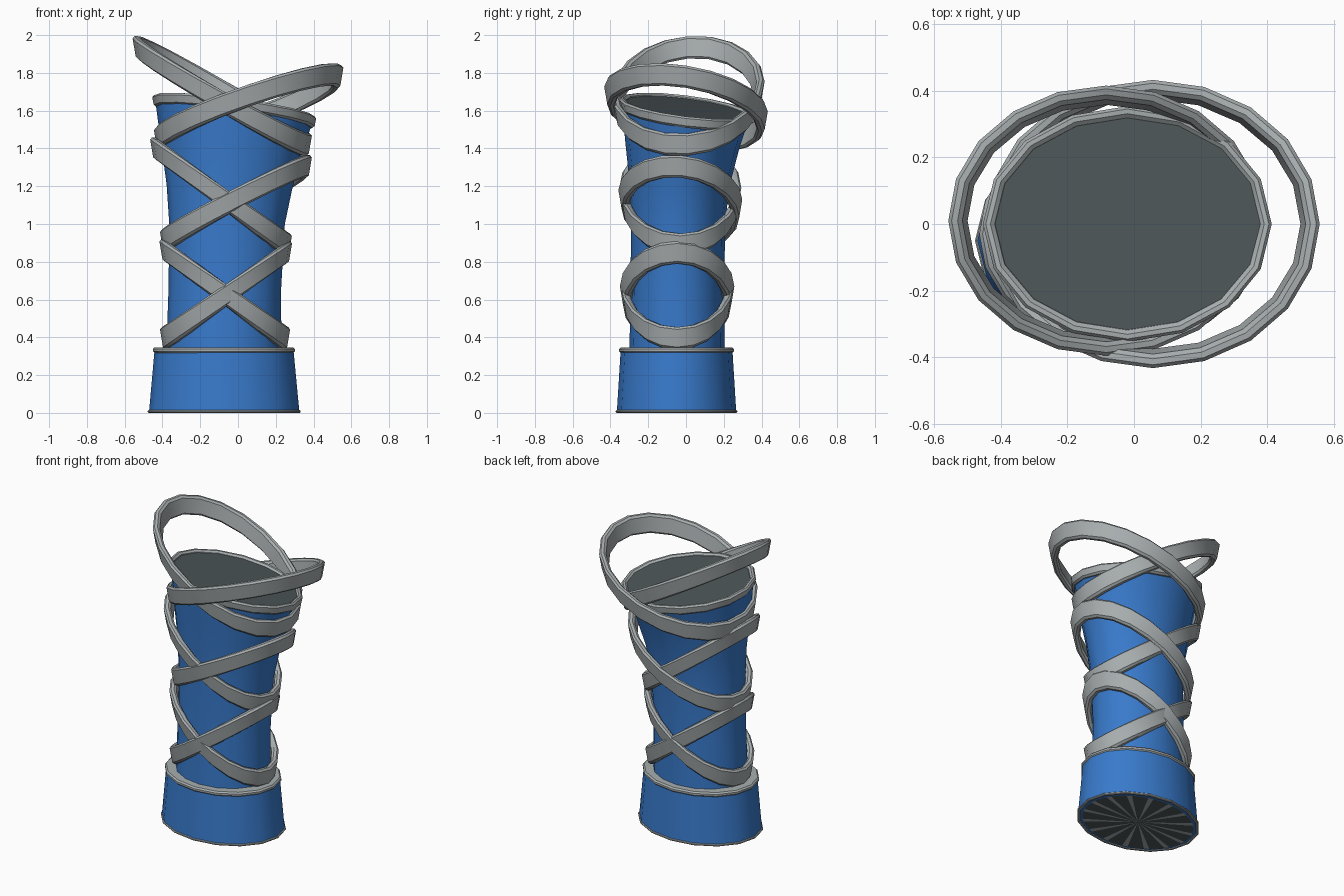
import bpy, bmesh, math

if "Cube" in bpy.data.objects:
    bpy.data.objects.remove(bpy.data.objects["Cube"])


def material(name, rgb):
    m = bpy.data.materials.new(name)
    m.diffuse_color = (*rgb, 1)
    m.use_nodes = True
    m.node_tree.nodes["Principled BSDF"].inputs["Base Color"].default_value = m.diffuse_color
    return m


BLUE = material("blue", (0.04, 0.195, 0.60))
GREY = material("light grey", (0.39, 0.42, 0.43))
DARK = material("dark grey", (0.075, 0.095, 0.10))


def finish(name, bm, mats):
    bmesh.ops.recalc_face_normals(bm, faces=bm.faces)
    me = bpy.data.meshes.new(name)
    bm.to_mesh(me)
    bm.free()
    for m in mats:
        me.materials.append(m)
    ob = bpy.data.objects.new(name, me)
    bpy.context.collection.objects.link(ob)
    bpy.ops.object.select_all(action='DESELECT')
    ob.select_set(True)
    bpy.context.view_layer.objects.active = ob
    bpy.ops.object.shade_smooth_by_angle(angle=math.radians(35))
    return ob


def ellipse(bm, cx, cy, rx, ry, z, zx=0, zy=0, n=16):
    """Ellipse row; zx and zy raise it towards +x and +y."""
    row = []
    for i in range(n):
        a = 2 * math.pi * i / n
        c, s = math.cos(a), math.sin(a)
        row.append(bm.verts.new((cx + rx * c, cy + ry * s, z + zx * c + zy * s)))
    return row


def bridge(bm, r0, r1):
    n = len(r0)
    for i in range(n):
        j = (i + 1) % n
        bm.faces.new((r0[i], r0[j], r1[j], r1[i]))


def loft(name, rows, mat):
    bm = bmesh.new()
    rings = [ellipse(bm, *r) for r in rows]
    for a, b in zip(rings, rings[1:]):
        bridge(bm, a, b)
    bm.faces.new(rings[0])
    bm.faces.new(rings[-1])
    return finish(name, bm, [mat])


def band(name, cx, cy, rx, ry, z, zx, zy, h, t, flare, n, mat):
    """Closed hoop: rx, ry are outer radii, h height, t thickness."""
    c = min(0.012, h * 0.3, t * 0.3)
    prof = [(0, -h/2 + c), (0, h/2 - c), (-c, h/2), (-t + c, h/2),
            (-t, h/2 - c), (-t, -h/2 + c), (-t + c, -h/2), (-c, -h/2)]
    bm = bmesh.new()
    rings = []
    for d, dz in prof:
        d += flare * dz / h
        rings.append(ellipse(bm, cx, cy, rx + d, ry + d, z + dz, zx, zy, n))
    for k in range(len(rings)):
        bridge(bm, rings[k], rings[(k + 1) % len(rings)])
    return finish(name, bm, [mat])


# Flared foot and waisted body
loft("base", [(-0.073, -0.05, 0.398, 0.316, 0.005),
              (-0.074, -0.05, 0.368, 0.296, 0.33)], BLUE)
loft("body", [(-0.075, -0.048, 0.305, 0.252, 0.32),
              (-0.070, -0.046, 0.298, 0.247, 0.65),
              (-0.058, -0.042, 0.306, 0.250, 1.0),
              (-0.045, -0.035, 0.333, 0.263, 1.2, -0.01, -0.01),
              (-0.033, -0.020, 0.378, 0.302, 1.42, -0.03, -0.02),
              (-0.022, -0.003, 0.415, 0.335, 1.59, -0.056, -0.042)], BLUE)

# Grey trims on the foot and on the slanted mouth
band("foot_trim", -0.073, -0.05, 0.405, 0.322, 0.007, 0, 0, 0.014, 0.02, 0, 16, GREY)
band("base_collar", -0.075, -0.05, 0.376, 0.304, 0.332, 0, 0, 0.03, 0.09, 0, 16, GREY)
band("mouth_rim", -0.020, 0.0, 0.430, 0.350, 1.595, -0.056, -0.042, 0.06, 0.035, 0.012, 16, GREY)
loft("mouth_disc", [(-0.02, 0, 0.402, 0.322, 1.58, -0.053, -0.040),
                    (-0.02, 0, 0.402, 0.322, 1.612, -0.053, -0.040)], DARK)

# Underside: dark fan with light spokes
bm = bmesh.new()
rim = ellipse(bm, -0.073, -0.05, 0.365, 0.285, 0.002, n=64)
hub = bm.verts.new((-0.073, -0.05, 0.002))
for i in range(64):
    f = bm.faces.new((hub, rim[(i + 1) % 64], rim[i]))
    f.material_index = 1 if i % 4 == 0 else 0
finish("underside_fan", bm, [DARK, GREY])

# Crossing hoops: low end (x, z), high end (x, z), y centre, y radius, front lift
hoops = [
    ("lower", (-0.405, 0.395), (0.278, 0.85), -0.047, 0.295, 0.0),
    ("lower", (0.268, 0.395), (-0.408, 0.86), -0.047, 0.290, 0.0),
    ("middle", (-0.405, 0.91), (0.383, 1.305), -0.03, 0.320, 0.025),
    ("middle", (0.277, 0.89), (-0.457, 1.40), -0.03, 0.315, 0.0),
    ("upper", (-0.437, 1.45), (0.550, 1.78), 0.0, 0.425, 0.065),
    ("upper", (0.383, 1.42), (-0.550, 1.935), 0.01, 0.398, -0.03),
]
for level, lo, hi, cy, ry, lift in hoops:
    side = "right" if hi[0] > 0 else "left"
    sign = 1 if hi[0] > 0 else -1
    band(f"{level}_hoop_{side}", (lo[0] + hi[0]) / 2, cy, abs(hi[0] - lo[0]) / 2, ry,
         (lo[1] + hi[1]) / 2, sign * (hi[1] - lo[1]) / 2, -lift, 0.118, 0.042, 0.02, 20, GREY)
